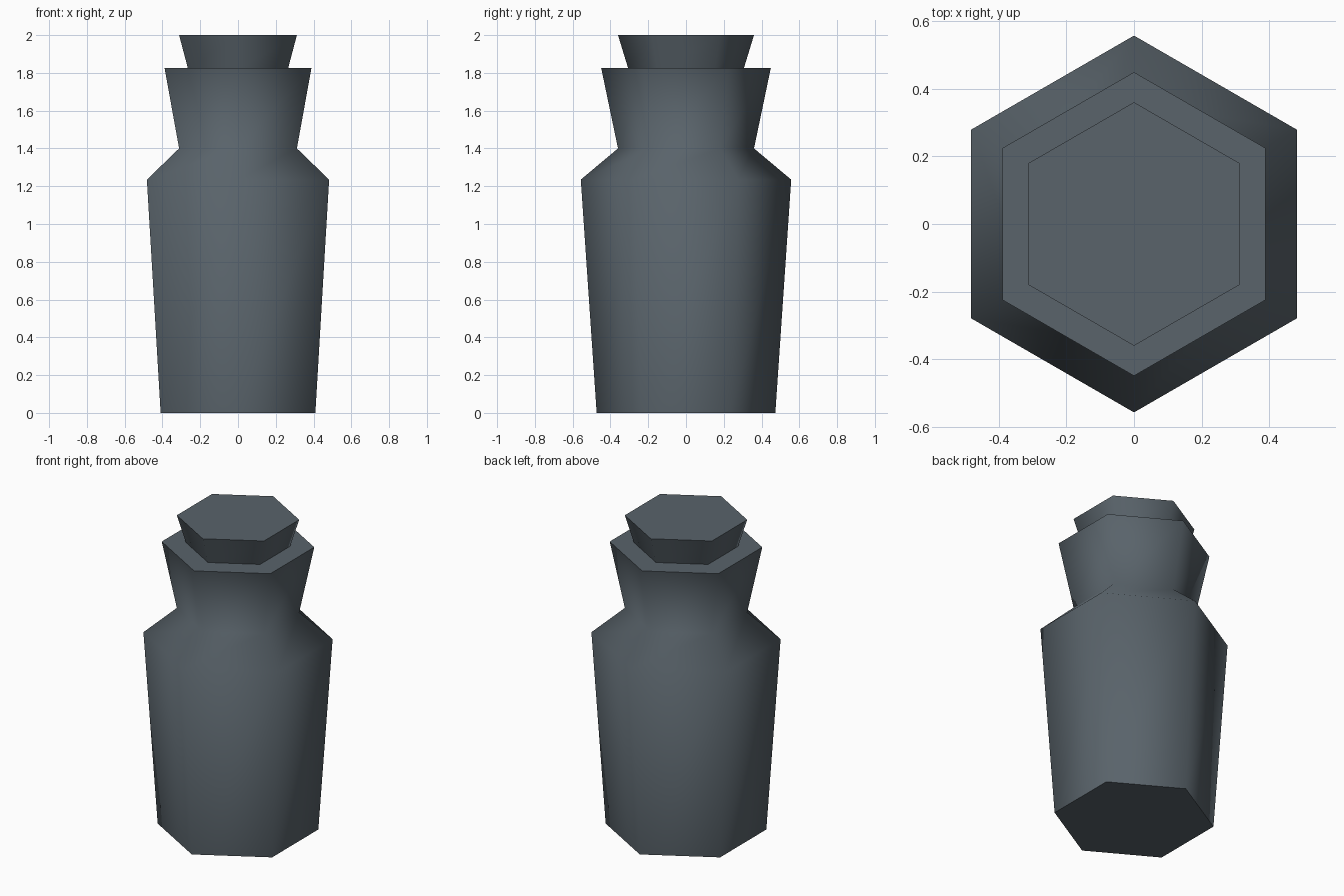
import bpy
import bmesh
import math

SIDES = 6

cube = bpy.data.objects.get("Cube")
if cube:
    bpy.data.objects.remove(cube, do_unlink=True)


def make_material(name, color):
    mat = bpy.data.materials.new(name)
    mat.use_nodes = True
    mat.diffuse_color = color
    mat.node_tree.nodes["Principled BSDF"].inputs["Base Color"].default_value = color
    return mat


def hex_solid(name, profile, mat):
    """Stack hexagonal rings from (radius, height) pairs and cap both ends."""
    bm = bmesh.new()
    rings = []
    for radius, z in profile:
        angles = [math.pi / 2 + math.tau * i / SIDES for i in range(SIDES)]
        rings.append([bm.verts.new((radius * math.cos(a), radius * math.sin(a), z))
                      for a in angles])
    for low, high in zip(rings, rings[1:]):
        for i in range(SIDES):
            j = (i + 1) % SIDES
            bm.faces.new((low[i], low[j], high[j], high[i]))
    bm.faces.new(rings[0][::-1])
    bm.faces.new(rings[-1])
    mesh = bpy.data.meshes.new(name)
    bm.to_mesh(mesh)
    bm.free()
    mesh.materials.append(mat)
    obj = bpy.data.objects.new(name, mesh)
    bpy.context.collection.objects.link(obj)

    # Soft sides, crisp rims
    bpy.ops.object.select_all(action="DESELECT")
    obj.select_set(True)
    bpy.context.view_layer.objects.active = obj
    bpy.ops.object.shade_smooth_by_angle(angle=math.radians(65))
    return obj


slate = make_material("slate_grey", (0.1, 0.125, 0.145, 1))

# Bottle: tapered body, sloping shoulder, flared neck
hex_solid("bottle", [(0.473, 0), (0.557, 1.235), (0.36, 1.4), (0.449, 1.826)], slate)

# Stopper seated in the mouth
hex_solid("stopper", [(0.305, 1.82), (0.36, 2.0)], slate)
